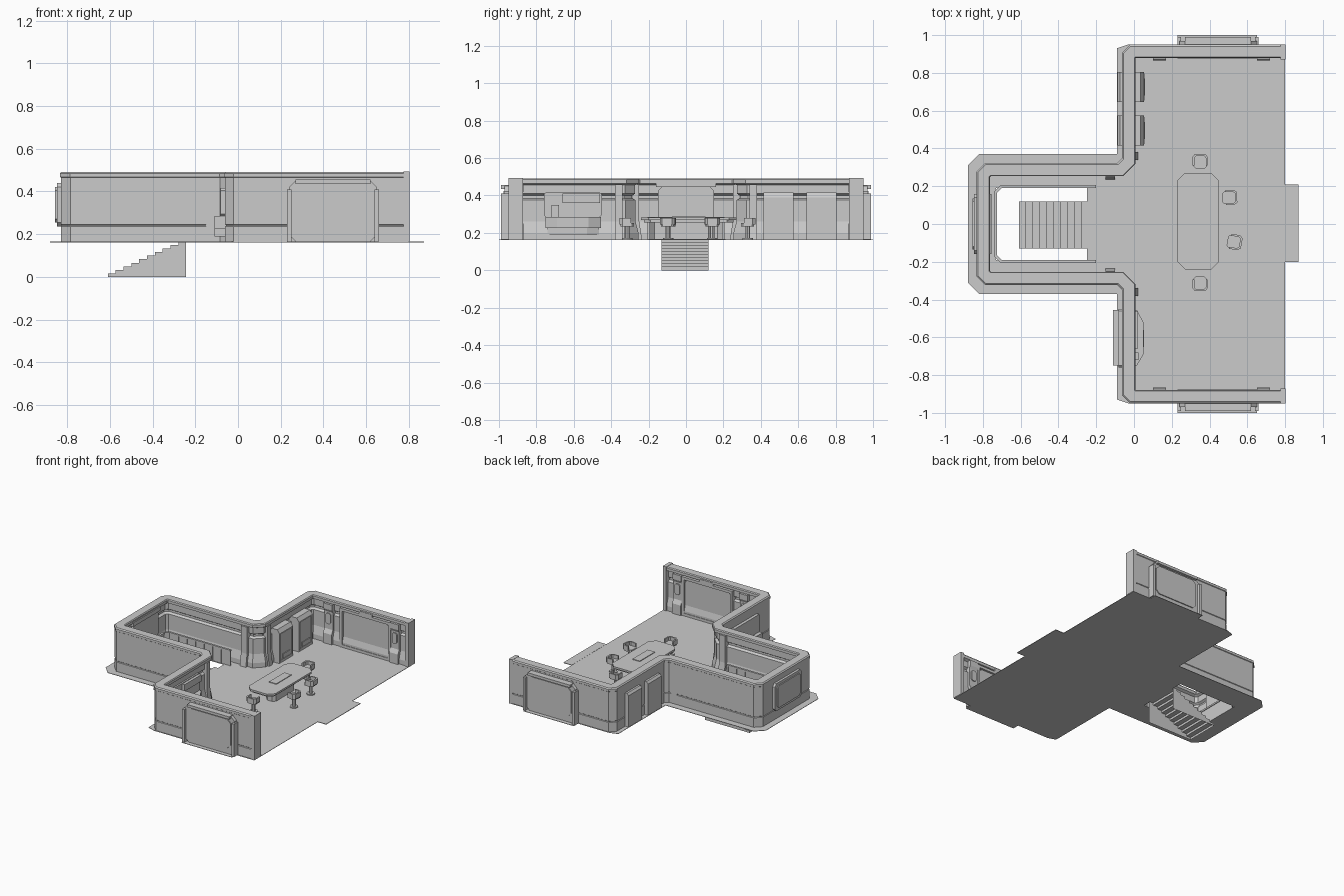
import bpy, bmesh, math
from mathutils import Vector

if "Cube" in bpy.data.objects:
    bpy.data.objects.remove(bpy.data.objects["Cube"])

F = 0.165  # floor level


def put(axis, u, v, w):
    return {'z': (u, v, w), 'y': (u, w, v), 'x': (w, u, v)}[axis]


def part(name, pieces, mirror=False):
    """Object made of prisms: (axis, outline, low, high)."""
    bm = bmesh.new()
    for axis, poly, lo, hi in pieces:
        a = [bm.verts.new(put(axis, u, v, lo)) for u, v in poly]
        b = [bm.verts.new(put(axis, u, v, hi)) for u, v in poly]
        bm.faces.new(a)
        bm.faces.new(b)
        for i in range(len(a)):
            j = (i + 1) % len(a)
            bm.faces.new((a[i], a[j], b[j], b[i]))
    return finish(name, bm, mirror)


def finish(name, bm, mirror=False):
    bmesh.ops.recalc_face_normals(bm, faces=bm.faces)
    me = bpy.data.meshes.new(name)
    bm.to_mesh(me)
    bm.free()
    ob = bpy.data.objects.new(name, me)
    bpy.context.collection.objects.link(ob)
    if mirror:
        m = ob.modifiers.new("mirror", 'MIRROR')
        m.use_axis = (False, True, False)
    return ob


def rect(u0, u1, v0, v1, c=0.0):
    """Rectangle outline, optionally with cut corners."""
    if not c:
        return [(u0, v0), (u1, v0), (u1, v1), (u0, v1)]
    return [(u0 + c, v0), (u1 - c, v0), (u1, v0 + c), (u1, v1 - c),
            (u1 - c, v1), (u0 + c, v1), (u0, v1 - c), (u0, v0 + c)]


def ngon(r, n=12):
    return [(r * math.cos(2 * math.pi * i / n), r * math.sin(2 * math.pi * i / n)) for i in range(n)]


def frame(axis, u0, u1, v0, v1, t, lo, hi):
    """Four bars around an opening."""
    return [(axis, rect(u0, u0 + t, v0, v1), lo, hi), (axis, rect(u1 - t, u1, v0, v1), lo, hi),
            (axis, rect(u0 + t, u1 - t, v0, v0 + t), lo, hi), (axis, rect(u0 + t, u1 - t, v1 - t, v1), lo, hi)]


def sweep(name, path, profile):
    """Run a closed (inward offset, height) profile along a mitred path."""
    pts = [Vector(p) for p in path]
    bm = bmesh.new()
    rings = []
    for i, p in enumerate(pts):
        d0 = (p - pts[i - 1]).normalized() if i else None
        d1 = (pts[i + 1] - p).normalized() if i < len(pts) - 1 else d0
        d0 = d0 or d1
        n0, n1 = Vector((d0.y, -d0.x)), Vector((d1.y, -d1.x))
        n = (n0 + n1) / (1 + n0.dot(n1))
        rings.append([bm.verts.new((p.x + n.x * d, p.y + n.y * d, z)) for d, z in profile])
    k = len(profile)
    for a, b in zip(rings, rings[1:]):
        for i in range(k):
            j = (i + 1) % k
            bm.faces.new((a[i], a[j], b[j], b[i]))
    bm.faces.new(rings[0])
    bm.faces.new(rings[-1])
    return finish(name, bm)


def both(half):
    return half + [(x, -y) for x, y in reversed(half)]


# floor with stairwell opening, ledges and door threshold
part("floor", [('z', [(.8, 0), (.8, .95), (-.03, .95), (-.09, .93), (-.09, .37), (-.82, .37), (-.88, .31),
                      (-.88, 0), (-.73, 0), (-.73, .19), (-.25, .19), (-.25, 0)], F - .003, F),
               ('z', rect(.23, .65, .95, 1.0), F - .003, F)], True)
part("threshold", [('z', rect(.8, .87, -.2, .21), F - .003, F + .001)])

# continuous wall with panelled inner side and top rim
path = both([(.8, -.945), (-.02, -.945), (-.06, -.905), (-.06, -.345), (-.085, -.32), (-.785, -.32), (-.83, -.275)])
sweep("wall", path, [(0, F), (0, .235), (.004, .238), (.004, .242), (0, .245), (0, .465), (-.004, .468), (-.004, .485),
                     (.004, .492), (.062, .492), (.067, .485), (.067, .465), (.048, .455), (.048, .41),
                     (.032, .40), (.032, .385), (.05, .375), (.05, .26), (.066, .20), (.066, F)])

# large end windows, outer casing and inner frame
part("end_window_casing", [
    ('y', rect(.24, .65, F, .45, .03), .94, .97),
    ('y', rect(.27, .62, .21, .425, .025), .97, .977),
    ('y', rect(.23, .25, F, .41), .94, .99), ('y', rect(.64, .66, F, .41), .94, .99),
    ('y', rect(.27, .62, .435, .455), .94, .99)], True)
part("end_window_inside", frame('y', .23, .65, F, .455, .02, .875, .93)
     + [('y', rect(.25, .63, F, .44, .03), .89, .93), ('y', rect(.39, .50, .44, .475), .875, .91)], True)

# pilasters on the end walls
for x in (.10, .65):
    part("pilaster", [('x', [(.93, F), (.865, F), (.865, .24), (.88, .27), (.88, .40), (.87, .42), (.87, .46), (.93, .46)],
                       x, x + .07),
                      ('y', rect(x + .015, x + .055, .31, .39, .01), .872, .89)], True)
part("end_post", [('z', rect(.775, .803, .872, .95), F, .494)], True)

# left end window
part("rear_window", [('x', rect(-.16, .16, .235, .44, .02), -.848, -.825),
                     ('x', rect(-.135, .135, .255, .42, .015), -.856, -.848),
                     ('x', rect(-.15, .15, .25, .45, .025), -.80, -.765),
                     ('x', rect(-.16, .16, .445, .475), -.79, -.755)])

# wall ribs beside the stairwell and at the inner corners
part("wall_rib", [('x', [(.32, F), (.235, F), (.25, .26), (.25, .46), (.32, .46)], -.15, -.10),
                  ('y', [(-.06, F), (.022, F), (.008, .26), (.008, .46), (-.06, .46)], .34, .38)], True)

# guard rail around the stairwell
U = both([(-.2, -.203), (-.705, -.203), (-.738, -.17)])
sweep("rail_panel", U, [(.002, F), (.002, .275), (.007, .275), (.007, F)])
sweep("rail_cap", U, [(-.003, .272), (-.003, .284), (.012, .284), (.012, .272)])
part("rail_post", [('z', rect(x - .004, x + .004, .192, .206), F, .275)
                   for x in [-.70 + .07 * i for i in range(8)]], True)

# open-backed staircase
N, X0, X1 = 10, -.61, -.243
dx, dz = (X1 - X0) / N, F / N
prof = [(X1, 0), (X0, 0)]
for i in range(N):
    prof += [(X0 + i * dx, (i + 1) * dz), (X0 + (i + 1) * dx, (i + 1) * dz)]
stairs = part("stairs", [('y', prof, -.13, .12)])
bm = bmesh.new()
bm.from_mesh(stairs.data)
bm.normal_update()
bmesh.ops.delete(bm, geom=[f for f in bm.faces if f.normal.z < -.5 or f.normal.x > .5], context='FACES')
bm.to_mesh(stairs.data)
bm.free()

# lockers passing through the wall
for y in (.415, .645):
    part("locker", [('y', [(-.088, F), (.052, F), (.052, .39), (.035, .415), (-.075, .415), (-.088, .40)], y, y + .16),
                    ('x', rect(y + .035, y + .125, .195, .225), .05, .057)]
         + frame('x', y + .008, y + .152, .18, .385, .008, .05, .056))

# serving counter with raised back unit
part("counter", [('z', [(-.11, -.75), (.015, -.75), (.05, -.69), (.05, -.52), (.015, -.455), (-.11, -.455)], .225, .285),
                 ('z', [(-.11, -.74), (.01, -.74), (.035, -.68), (.035, -.53), (.01, -.465), (-.11, -.465)], .19, .225),
                 ('x', rect(-.65, -.56, .245, .252), .05, .054)])
part("counter_back", [('x', rect(-.76, -.45, .285, .415, .01), -.082, -.0),
                      ('z', rect(-.02, .02, -.66, -.46), .36, .41),
                      ('z', rect(-.02, .025, -.72, -.68), .285, .35)])

# table
part("table", [('z', rect(.23, .45, -.24, .27, .04), .268, .282),
               ('z', rect(.245, .435, -.225, .255, .035), .255, .268),
               ('z', rect(.31, .37, -.075, .105), .282, .287),
               ('z', rect(.30, .38, -.11, .14, .02), F, .255)])

# swivel chairs, back of each toward local +y
chair = part("chair", [
    ('z', ngon(.028), 0, .008), ('z', ngon(.013, 8), .008, .07),
    ('z', rect(-.034, .034, -.036, .034, .01), .07, .088),
    ('z', [(-.04, -.02), (-.04, .025), (-.027, .041), (.027, .041), (.04, .025), (.04, -.02),
           (.03, -.02), (.03, .02), (.022, .03), (-.022, .03), (-.03, .02), (-.03, -.02)], .08, .115)])
spots = [(.35, .33, 0), (.35, -.315, 180), (.505, .14, -88), (.53, -.095, -100)]
for i, (x, y, a) in enumerate(spots):
    ob = chair if i == 0 else chair.copy()
    if i:
        bpy.context.collection.objects.link(ob)
    ob.location = (x, y, F)
    ob.rotation_euler.z = math.radians(a)
